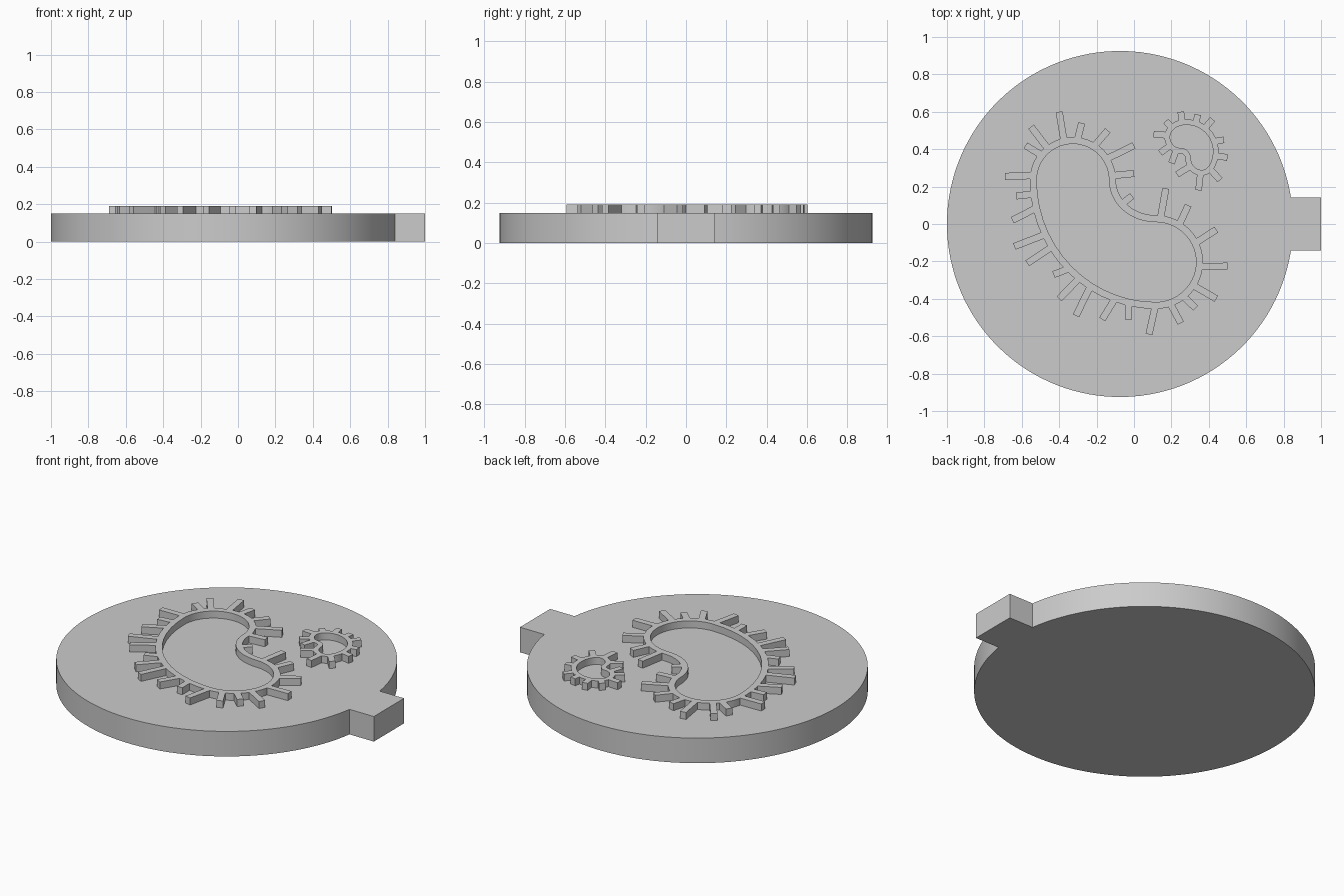
import bpy, bmesh, math
from mathutils import Vector

cube = bpy.data.objects.get("Cube")
if cube:
    bpy.data.objects.remove(cube, do_unlink=True)

BASE_TOP, RIM_TOP = 0.15, 0.192

grey = bpy.data.materials.new("plain grey")
grey.use_nodes = True
grey.diffuse_color = (0.6, 0.6, 0.6, 1)
grey.node_tree.nodes["Principled BSDF"].inputs["Base Color"].default_value = grey.diffuse_color


def make_object(name, bm):
    bmesh.ops.recalc_face_normals(bm, faces=bm.faces)
    mesh = bpy.data.meshes.new(name)
    bm.to_mesh(mesh)
    bm.free()
    mesh.materials.append(grey)
    obj = bpy.data.objects.new(name, mesh)
    bpy.context.collection.objects.link(obj)
    return obj


def smooth(obj):
    bpy.ops.object.select_all(action="DESELECT")
    obj.select_set(True)
    bpy.context.view_layer.objects.active = obj
    bpy.ops.object.shade_smooth_by_angle(angle=math.radians(30))


def prism(bm, outline, low, high):
    """Closed straight-sided solid over an outline."""
    bottom = [bm.verts.new((p.x, p.y, low)) for p in outline]
    top = [bm.verts.new((p.x, p.y, high)) for p in outline]
    bm.faces.new(bottom[::-1])
    bm.faces.new(top)
    for i in range(len(outline)):
        bm.faces.new((bottom[i - 1], bottom[i], top[i], top[i - 1]))


def bean(points, steps=14):
    """Quarter ellipses joining points with alternating upright and level tangents."""
    path = []
    for i, p in enumerate(points):
        q = points[(i + 1) % len(points)]
        for k in range(steps):
            t = math.pi / 2 * k / steps
            s, c = math.sin(t), math.cos(t)
            if i % 2:
                path.append(Vector((p[0] + (q[0] - p[0]) * s, q[1] + (p[1] - q[1]) * c)))
            else:
                path.append(Vector((q[0] + (p[0] - q[0]) * c, p[1] + (q[1] - p[1]) * s)))
    return path


def offset(path, distance):
    result = []
    for i, p in enumerate(path):
        along = (path[(i + 1) % len(path)] - path[i - 1]).normalized()
        result.append(p + Vector((-along.y, along.x)) * distance)
    return result


def toothed_rim(name, points, tips, wall, width):
    inner = bean(points)
    outer, middle = offset(inner, wall), offset(inner, wall / 2)

    # Hollow wall
    bm = bmesh.new()
    rings = [[bm.verts.new((p.x, p.y, z)) for p in path]
             for path, z in ((inner, BASE_TOP), (outer, BASE_TOP),
                             (outer, RIM_TOP), (inner, RIM_TOP))]
    for r in range(4):
        a, b = rings[r - 1], rings[r]
        for i in range(len(inner)):
            bm.faces.new((a[i - 1], a[i], b[i], b[i - 1]))
    rim = make_object(name, bm)

    # Teeth standing square to the wall
    bm = bmesh.new()
    for tip in map(Vector, tips):
        root = min(middle, key=lambda p: (p - tip).length)
        along = (tip - root).normalized()
        side = Vector((-along.y, along.x)) * width / 2
        prism(bm, [root - side, tip - side, tip + side, root + side], BASE_TOP, RIM_TOP)
    teeth = make_object(name + "_teeth", bm)

    union = rim.modifiers.new("teeth", "BOOLEAN")
    union.operation, union.solver, union.object = "UNION", "EXACT", teeth
    union.use_self = True
    smooth(rim)
    bpy.ops.object.modifier_apply(modifier=union.name)
    bpy.data.objects.remove(teeth, do_unlink=True)


# Round base with a square tab on its left
radius, centre, half_tab = 0.925, -0.075, 0.143
start = math.asin(half_tab / radius)
sweep = 2 * (math.pi - start)
outline = [Vector((centre + radius * math.cos(start + sweep * i / 120),
                   radius * math.sin(start + sweep * i / 120))) for i in range(121)]
outline += [Vector((1, -half_tab)), Vector((1, half_tab))]
bm = bmesh.new()
prism(bm, outline, 0, BASE_TOP)
smooth(make_object("round_base", bm))

# Large bean-shaped rim
toothed_rim(
    "large_rim",
    [(-.52, .235), (-.327, .428), (-.134, .235), (.115, .01), (.332, -.203), (.115, -.417)],
    [(-.4, .6), (-.55, .52), (-.28, .54), (-.14, .5), (0, .42), (0, .27), (-.01, .15),
     (.17, .19), (.29, .1), (.44, -.03), (.5, -.225), (.44, -.4), (.33, -.45), (.25, -.53),
     (.08, -.59), (-.03, -.51), (-.17, -.51), (-.31, -.49), (-.4, -.4), (-.43, -.27),
     (-.57, -.21), (-.64, -.12), (-.65, .02), (-.63, .15), (-.69, .255), (-.58, .42)],
    0.037, 0.037)

# Small bean-shaped rim
toothed_rim(
    "small_rim",
    [(.193, .465), (.28, .53), (.422, .39), (.364, .289), (.305, .348), (.25, .406)],
    [(.25, .6), (.34, .585), (.42, .56), (.48, .45), (.5, .355), (.46, .235), (.345, .18),
     (.23, .265), (.2, .325), (.14, .38), (.105, .48), (.17, .55)],
    0.03, 0.035)
